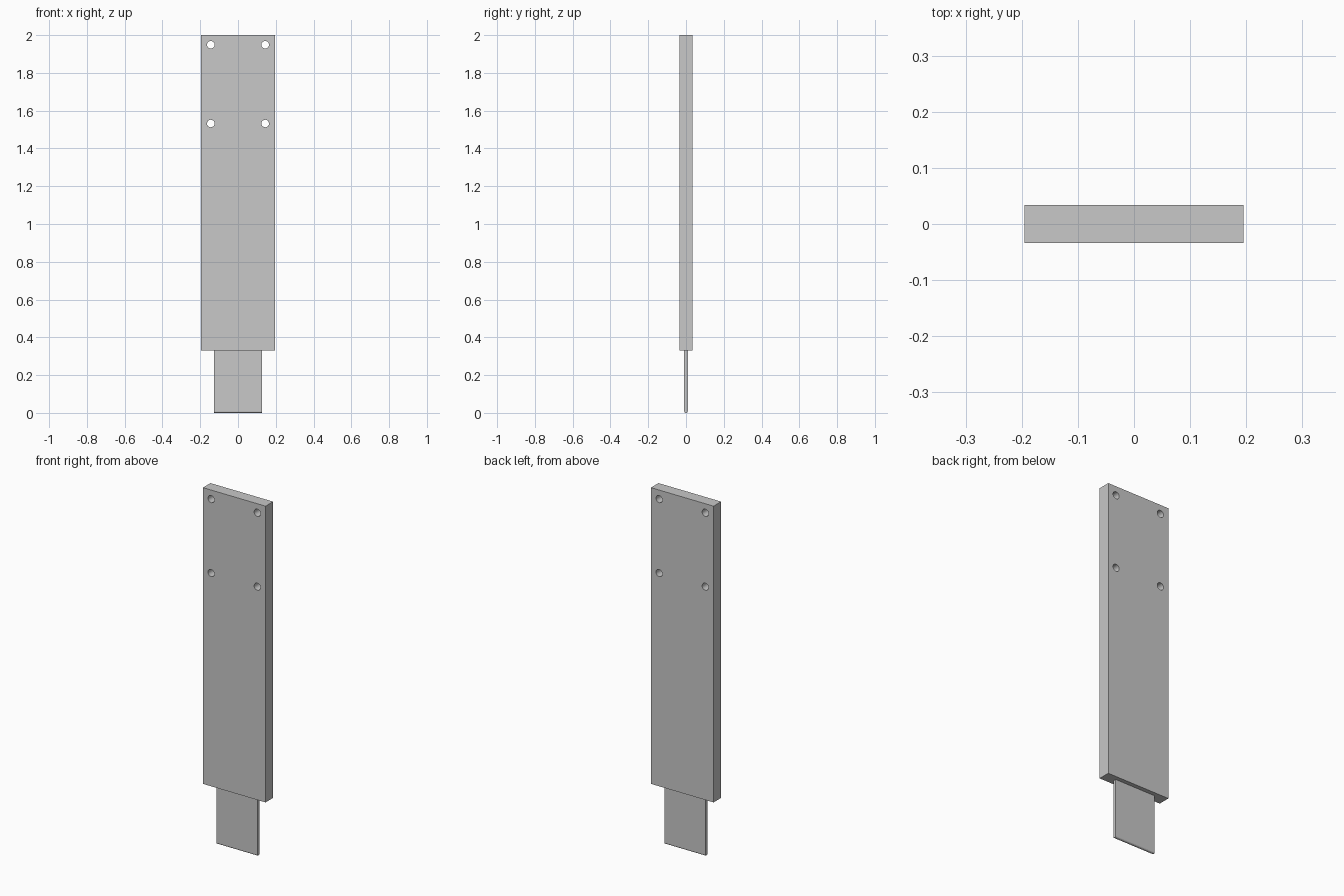
import bpy
import bmesh
import math

if "Cube" in bpy.data.objects:
    bpy.data.objects.remove(bpy.data.objects["Cube"])

# Single light grey finish
grey = bpy.data.materials.new("light_grey")
grey.use_nodes = True
colour = (0.58, 0.58, 0.58, 1)
grey.diffuse_color = colour
grey.node_tree.nodes["Principled BSDF"].inputs["Base Color"].default_value = colour


def box(name, width, depth, bottom, top):
    bpy.ops.mesh.primitive_cube_add(size=1, location=(0, 0, (bottom + top) / 2))
    ob = bpy.context.object
    ob.name = name
    ob.scale = (width, depth, top - bottom)
    bpy.ops.object.transform_apply(location=True, rotation=False, scale=True)
    ob.data.materials.append(grey)
    return ob


# Main plate with four bolt holes
plate = box("plate", 0.391, 0.067, 0.33, 2)
for x in (-0.144, 0.144):
    for z in (1.532, 1.949):
        bpy.ops.mesh.primitive_cylinder_add(
            vertices=32, radius=0.02, depth=0.2,
            location=(x, 0, z), rotation=(math.pi / 2, 0, 0))
        cutter = bpy.context.object
        cutter.name = "hole_cutter"
        cutter.hide_render = True
        cutter.data.materials.append(grey)
        bpy.context.view_layer.objects.active = plate
        cut = plate.modifiers.new("bolt_hole", "BOOLEAN")
        cut.operation = "DIFFERENCE"
        cut.solver = "EXACT"
        cut.object = cutter
        bpy.ops.object.modifier_apply(modifier=cut.name)
        bpy.data.objects.remove(cutter)
bpy.ops.object.select_all(action="DESELECT")
plate.select_set(True)
bpy.ops.object.shade_smooth_by_angle(angle=math.radians(30))

# Thin tongue with a rounded lower edge
tongue = box("tongue", 0.254, 0.019, 0, 0.33)
bm = bmesh.new()
bm.from_mesh(tongue.data)
lower = [e for e in bm.edges
         if all(v.co.z < 0.01 for v in e.verts)
         and abs(e.verts[0].co.x - e.verts[1].co.x) > 0.1]
bmesh.ops.bevel(bm, geom=lower, offset=0.008, segments=3, profile=0.5,
                affect="EDGES")
bm.to_mesh(tongue.data)
bm.free()
